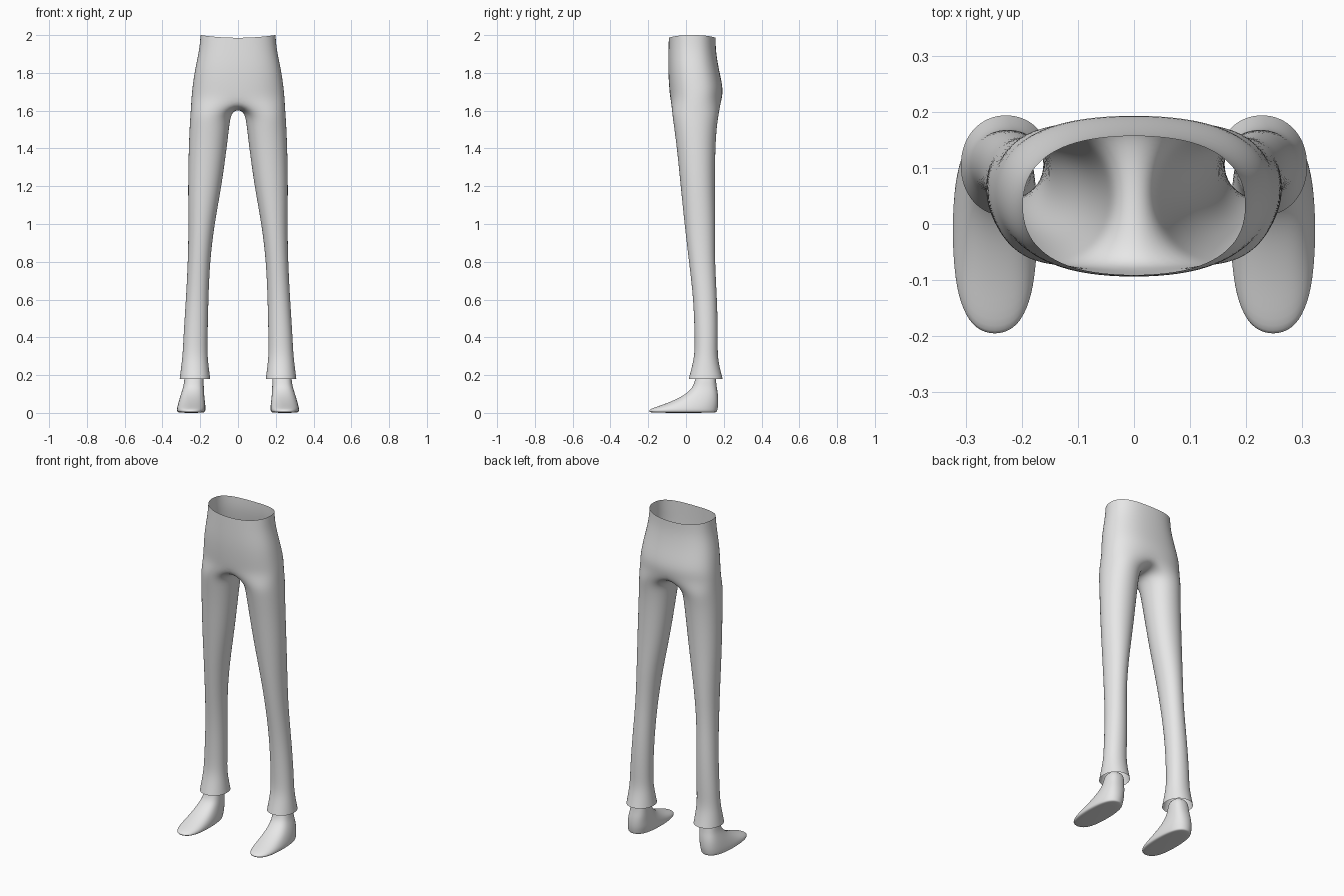
import bpy
import bmesh
from math import sin, cos, pi, copysign

cube = bpy.data.objects.get("Cube")
if cube:
    bpy.data.objects.remove(cube, do_unlink=True)

grey = bpy.data.materials.new("plain grey")
grey.use_nodes = True
grey.diffuse_color = (0.8, 0.8, 0.8, 1)
grey.node_tree.nodes["Principled BSDF"].inputs["Base Color"].default_value = (0.8, 0.8, 0.8, 1)

N = 16        # columns around each leg
INNER = 6     # columns 0..6 face the other leg
SWELL = 1.02  # makes up for subdivision shrinkage


def oval(x0, x1, y0, y1, angle, power):
    """Point on a superellipse filling the given bounds."""
    c, s = cos(angle), sin(angle)
    rx, ry = (x1 - x0) / 2 * SWELL, (y1 - y0) / 2 * SWELL
    return ((x0 + x1) / 2 + rx * copysign(abs(c) ** (2 / power), c),
            (y0 + y1) / 2 + ry * copysign(abs(s) ** (2 / power), s))


def finish(name, bm):
    """Turn half a model into a smooth mirrored object."""
    mesh = bpy.data.meshes.new(name)
    bm.to_mesh(mesh)
    bm.free()
    mesh.materials.append(grey)
    for p in mesh.polygons:
        p.use_smooth = True
    ob = bpy.data.objects.new(name, mesh)
    bpy.context.collection.objects.link(ob)
    mirror = ob.modifiers.new("mirror", 'MIRROR')
    mirror.use_clip = True
    mirror.merge_threshold = 0.0005
    sub = ob.modifiers.new("smooth", 'SUBSURF')
    sub.levels = sub.render_levels = 2


def bridge(bm, upper, lower, columns):
    for i in columns:
        j = (i + 1) % N
        bm.faces.new((upper[i], upper[j], lower[j], lower[i]))


# Trousers: open half rings round the hips, full rings down the leg
hips = [  # height, half width, front, back
    (1.985, 0.197, -0.09, 0.156),
    (1.92, 0.203, -0.092, 0.156),
    (1.82, 0.226, -0.094, 0.172),
    (1.72, 0.240, -0.088, 0.196),
    (1.66, 0.245, -0.082, 0.189),
]
leg = [  # height, inner x, outer x, front, back
    (1.59, 0.036, 0.251, -0.074, 0.175),
    (1.52, 0.046, 0.256, -0.064, 0.163),
    (1.4, 0.060, 0.261, -0.048, 0.155),
    (1.2, 0.087, 0.265, -0.028, 0.152),
    (1.0, 0.125, 0.262, -0.008, 0.155),
    (0.8, 0.149, 0.265, 0.016, 0.152),
    (0.6, 0.157, 0.276, 0.040, 0.165),
    (0.4, 0.161, 0.289, 0.046, 0.169),
    (0.31, 0.162, 0.293, 0.045, 0.167),
    (0.25, 0.156, 0.300, 0.033, 0.176),
    (0.18, 0.147, 0.309, 0.014, 0.194),
]
bm = bmesh.new()
rows = []
for k, (z, w, y0, y1) in enumerate(hips):
    row = {}
    for i in range(INNER, N + 1):
        x, y = oval(-w, w, y0, y1, pi / 2 - pi * (i - INNER) / (N - INNER), 2.4)
        if i in (INNER, N):
            x = 0
        dip = 0.015 * (x / w) ** 2 if k == 0 else 0   # waist rises at the sides
        row[i % N] = bm.verts.new((x, y, z + dip))
    rows.append(row)

# Crotch seam, sagging between the front and back of the lowest hip ring
front, back = rows[-1][0].co.copy(), rows[-1][INNER].co.copy()
for i in range(1, INNER):
    y = (front.y + back.y) / 2 - (back.y - front.y) / 2 * cos(pi * i / INNER)
    sag = 1 - (abs(i - INNER / 2) / (INNER / 2)) ** 2
    rows[-1][i] = bm.verts.new((0, y, front.z - 0.055 * sag))

for upper, lower in zip(rows, rows[1:]):
    bridge(bm, upper, lower, range(INNER, N))

upper = rows[-1]
for z, x0, x1, y0, y1 in leg:
    lower = {}
    for i in range(N):
        x, y = oval(x0, x1, y0, y1, pi - (i - INNER / 2) * 2 * pi / N, 2.1)
        lower[i] = bm.verts.new((x, y, z))
    bridge(bm, upper, lower, range(N))
    upper = lower
finish("trousers", bm)

# Shoes: stacked rings, the front edge sliding back up the instep
shoe = [  # height, inner x, outer x, toe, heel
    (0.22, 0.182, 0.280, 0.055, 0.156),
    (0.15, 0.182, 0.286, 0.045, 0.160),
    (0.115, 0.180, 0.297, 0.018, 0.167),
    (0.08, 0.178, 0.308, -0.032, 0.171),
    (0.045, 0.173, 0.318, -0.115, 0.171),
    (0.02, 0.172, 0.324, -0.195, 0.167),
    (0.006, 0.174, 0.322, -0.197, 0.164),
    (0.0, 0.184, 0.311, -0.182, 0.155),
]
bm = bmesh.new()
rows = []
for z, x0, x1, y0, y1 in shoe:
    row = []
    for i in range(N):
        x, y = oval(x0, x1, y0, y1, -2 * pi * i / N, 2.5)
        row.append(bm.verts.new((x, y, z)))
    rows.append(row)
for upper, lower in zip(rows, rows[1:]):
    bridge(bm, upper, lower, range(N))
bm.faces.new(rows[0][::-1])
bm.faces.new(rows[-1])
finish("shoes", bm)
